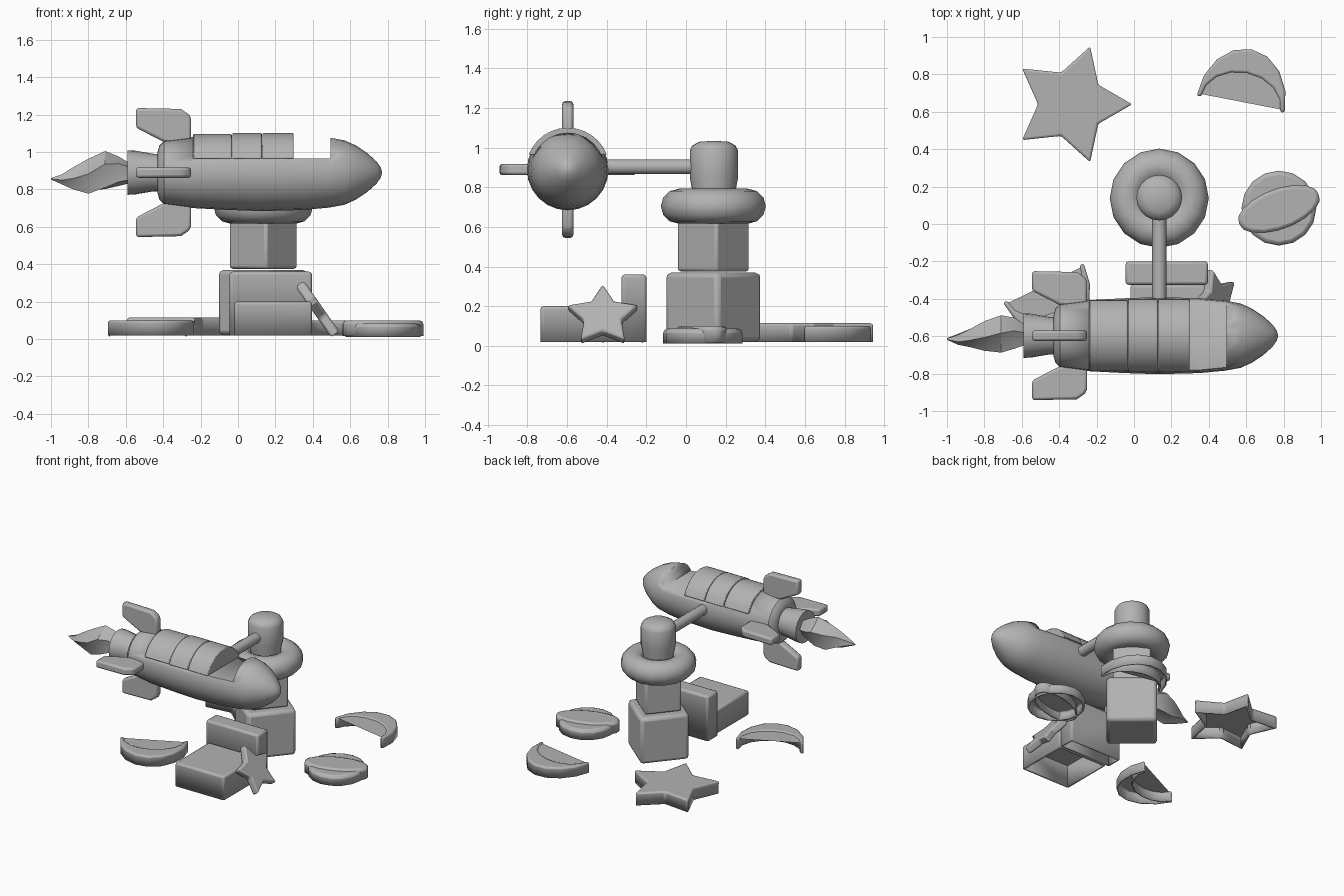
import bpy, bmesh, math
from mathutils import Matrix, Vector

if "Cube" in bpy.data.objects:
    bpy.data.objects.remove(bpy.data.objects["Cube"])

grey = bpy.data.materials.new("plain_grey")
grey.diffuse_color = (0.45, 0.45, 0.45, 1)
grey.use_nodes = True
grey.node_tree.nodes["Principled BSDF"].inputs["Base Color"].default_value = grey.diffuse_color
T, R = Matrix.Translation, Matrix.Rotation
rad = math.radians


def finish(name, bm, mat=Matrix(), bevel=0.0, segs=2, hollow=0.0, angle=35):
    bmesh.ops.recalc_face_normals(bm, faces=bm.faces)
    if hollow:  # open underside
        low = [f for f in bm.faces if f.normal.z < -0.9]
        bmesh.ops.delete(bm, geom=low, context='FACES_ONLY')
    bm.transform(mat)
    me = bpy.data.meshes.new(name)
    bm.to_mesh(me)
    bm.free()
    me.materials.append(grey)
    ob = bpy.data.objects.new(name, me)
    bpy.context.collection.objects.link(ob)
    if bevel:
        m = ob.modifiers.new("bevel", 'BEVEL')
        m.width, m.segments, m.limit_method = bevel, segs, 'ANGLE'
        m.angle_limit = rad(40)
    if hollow:
        m = ob.modifiers.new("shell", 'SOLIDIFY')
        m.thickness, m.offset = hollow, -1
    for o in bpy.context.selected_objects:
        o.select_set(False)
    ob.select_set(True)
    bpy.context.view_layer.objects.active = ob
    bpy.ops.object.shade_smooth_by_angle(angle=rad(angle))
    return ob


def prism(name, pts, depth, mat=Matrix(), **kw):
    """Flat outline pushed up along local z."""
    bm = bmesh.new()
    f = bm.faces.new([bm.verts.new((x, y, 0)) for x, y in pts])
    g = bmesh.ops.extrude_face_region(bm, geom=[f])
    vs = [v for v in g["geom"] if isinstance(v, bmesh.types.BMVert)]
    bmesh.ops.translate(bm, verts=vs, vec=(0, 0, depth))
    return finish(name, bm, mat, **kw)


def box(name, x, y, z, spin=0, **kw):
    w, d = (x[1] - x[0]) / 2, (y[1] - y[0]) / 2
    pts = [(-w, -d), (w, -d), (w, d), (-w, d)]
    mid = ((x[0] + x[1]) / 2, (y[0] + y[1]) / 2, z[0])
    return prism(name, pts, z[1] - z[0], T(mid) @ R(rad(spin), 4, 'Z'), **kw)


def loft(name, rings, mat=Matrix(), **kw):
    """Skin a list of point rings and cap both ends."""
    bm = bmesh.new()
    vr = [[bm.verts.new(p) for p in ring] for ring in rings]
    n = len(vr[0])
    for a, b in zip(vr, vr[1:]):
        for i in range(n):
            j = (i + 1) % n
            bm.faces.new((a[i], a[j], b[j], b[i]))
    bm.faces.new(vr[0])
    bm.faces.new(vr[-1])
    bmesh.ops.remove_doubles(bm, verts=bm.verts, dist=1e-5)
    return finish(name, bm, mat, **kw)


def lathe(name, profile, mat=Matrix(), n=20, **kw):
    rings = [[(r * math.cos(math.tau * i / n), r * math.sin(math.tau * i / n), h)
              for i in range(n)] for r, h in profile]
    return loft(name, rings, mat, **kw)


def star(r_out, r_in, turn=0):
    return [((r_in if i % 2 else r_out) * math.cos(turn + i * math.pi / 5),
             (r_in if i % 2 else r_out) * math.sin(turn + i * math.pi / 5))
            for i in range(10)]


def ellipse(a, b, n):
    return [(a * math.cos(math.tau * i / n), b * math.sin(math.tau * i / n))
            for i in range(n)]


# Stacked tower
CX, CY = 0.135, 0.138
for name, s, z0, z1, bev in (("lower_block", 0.35, 0.02, 0.37, 0.025),
                             ("upper_block", 0.262, 0.375, 0.64, 0.015)):
    box(name, (CX - s / 2, CX + s / 2), (CY - s / 2, CY + s / 2), (z0, z1),
        spin=50, bevel=bev)
bm = bmesh.new()
N, M = 16, 12
tv = [[bm.verts.new(((0.175 + 0.09 * math.cos(math.tau * j / M)) * math.cos(math.tau * i / N),
                     (0.175 + 0.09 * math.cos(math.tau * j / M)) * math.sin(math.tau * i / N),
                     0.088 * math.sin(math.tau * j / M))) for j in range(M)] for i in range(N)]
for i in range(N):
    for j in range(M):
        k, l = (i + 1) % N, (j + 1) % M
        bm.faces.new((tv[i][j], tv[k][j], tv[k][l], tv[i][l]))
finish("tower_ring", bm, T((CX, CY, 0.705)), angle=60)
lathe("tower_knob", [(0.1, 0.62), (0.105, 0.76), (0.122, 0.85), (0.122, 0.985),
                     (0.11, 1.01), (0.075, 1.03), (0.0, 1.035)], T((CX, CY + 0.003, 0)))
lathe("arm", [(0.038, 0), (0.038, 0.5)],
      T((CX, 0.06, 0.904)) @ R(rad(90), 4, 'X'), n=14)

# Shuttle body along x, with a cut-out deck
SY, SZ = -0.597, 0.89
AXIS = T((0, SY, SZ)) @ R(rad(90), 4, 'Y')
body = lathe("shuttle_body",
             [(0.0, -0.43), (0.11, -0.43), (0.145, -0.42), (0.17, -0.395), (0.19, -0.24),
              (0.2, -0.05), (0.206, 0.13), (0.2, 0.35), (0.187, 0.49), (0.172, 0.57),
              (0.145, 0.63), (0.105, 0.69), (0.06, 0.74), (0.028, 0.763), (0.0, 0.771)],
             AXIS, n=24)
DECK = 0.965
cutter = box("deck_cutter", (-0.24, 0.495), (-1, -0.2), (DECK, 1.3))
cutter.hide_render = True
cut = body.modifiers.new("deck", 'BOOLEAN')
cut.object, cut.operation, cut.solver = cutter, 'DIFFERENCE', 'EXACT'
bpy.context.view_layer.objects.active = body
bpy.ops.object.modifier_apply(modifier="deck")
bpy.data.objects.remove(cutter)

# Cargo bay covers: three arched panels
for k, (x0, x1, r) in enumerate(((-0.24, -0.033, 0.206), (-0.03, 0.127, 0.211),
                                 (0.13, 0.298, 0.211))):
    a0 = math.asin((DECK - SZ) / r)
    arch = [(r * math.cos(a0 + (math.pi - 2 * a0) * i / 12),
             r * math.sin(a0 + (math.pi - 2 * a0) * i / 12)) for i in range(13)]
    turn = Matrix(((0, 0, 1, 0), (1, 0, 0, 0), (0, 1, 0, 0), (0, 0, 0, 1)))
    prism(f"bay_cover_{k + 1}", arch, x1 - x0, T((x0, SY, SZ)) @ turn, bevel=0.006)

# Tail nozzle and fins
lathe("nozzle", [(0.0, -0.57), (0.09, -0.59), (0.119, -0.592), (0.117, -0.55),
                 (0.1, -0.45), (0.1, -0.41)], AXIS)
fin = [(-0.545, 0.24), (-0.40, 0.165), (-0.25, 0.14), (-0.25, 0.285),
       (-0.262, 0.31), (-0.305, 0.34), (-0.545, 0.345)]
for k in range(4):
    prism(f"fin_{k + 1}", fin, 0.056,
          T((0, SY, SZ)) @ R(k * math.pi / 2, 4, 'X') @ T((0, 0, -0.028)),
          bevel=0.014)

# Exhaust flame: lobed sections twisting to a tip
flame = []
for x, y, z, ry, rz, tw in ((-0.57, -0.6, 0.885, 0.05, 0.05, 0), (-0.64, -0.59, 0.895, 0.085, 0.08, 0.1),
                            (-0.71, -0.59, 0.895, 0.1, 0.105, 0.25), (-0.80, -0.595, 0.865, 0.08, 0.095, 0.45),
                            (-0.88, -0.605, 0.86, 0.05, 0.06, 0.65), (-0.94, -0.615, 0.855, 0.03, 0.028, 0.8),
                            (-1.0, -0.615, 0.857, 0.004, 0.004, 1)):
    ring = []
    for i in range(10):
        a = math.tau * i / 10 + tw
        q = 1.05 if i % 2 == 0 else 0.8
        ring.append((x, y + ry * q * math.cos(a), z + rz * q * math.sin(a)))
    flame.append(ring)
loft("flame", flame, angle=30)

# Bench
box("bench_seat", (-0.02, 0.395), (-0.735, -0.325), (0.02, 0.2), bevel=0.015, hollow=0.02)
box("bench_back", (-0.045, 0.395), (-0.325, -0.2), (0.02, 0.36), bevel=0.015, hollow=0.02)

# Stars: one lying, one leaning
prism("large_star", star(0.325, 0.178), 0.095, T((-0.335, 0.64, 0.02)),
      bevel=0.012, hollow=0.015)
prism("small_star", star(0.188, 0.1, math.pi), 0.055,
      T((0.435, -0.42, 0.146)) @ R(rad(55), 4, 'Y') @ T((0, 0, -0.028)),
      bevel=0.012)

# Crescents
outer = [(0.24 * math.cos(math.pi * i / 8), 0.3 * math.sin(math.pi * i / 8)) for i in range(9)]
inner = [(0.215 * math.cos(math.pi * i / 8), 0.17 * math.sin(math.pi * i / 8)) for i in range(8, -1, -1)]
for k, (x, y, a) in enumerate(((0.57, 0.64, -11), (-0.485, -0.315, 206))):
    prism(f"crescent_{k + 1}", outer + inner, 0.08,
          T((x, y, 0.02)) @ R(rad(a), 4, 'Z'), bevel=0.022, hollow=0.008)

# Ringed planet
prism("planet", ellipse(0.2, 0.2, 16), 0.075, T((0.775, 0.085, 0.012)),
      bevel=0.022, hollow=0.015)
prism("planet_ring", ellipse(0.23, 0.11, 18), 0.085,
      T((0.775, 0.08, 0.015)) @ R(rad(20), 4, 'Z'), bevel=0.02, hollow=0.01)
